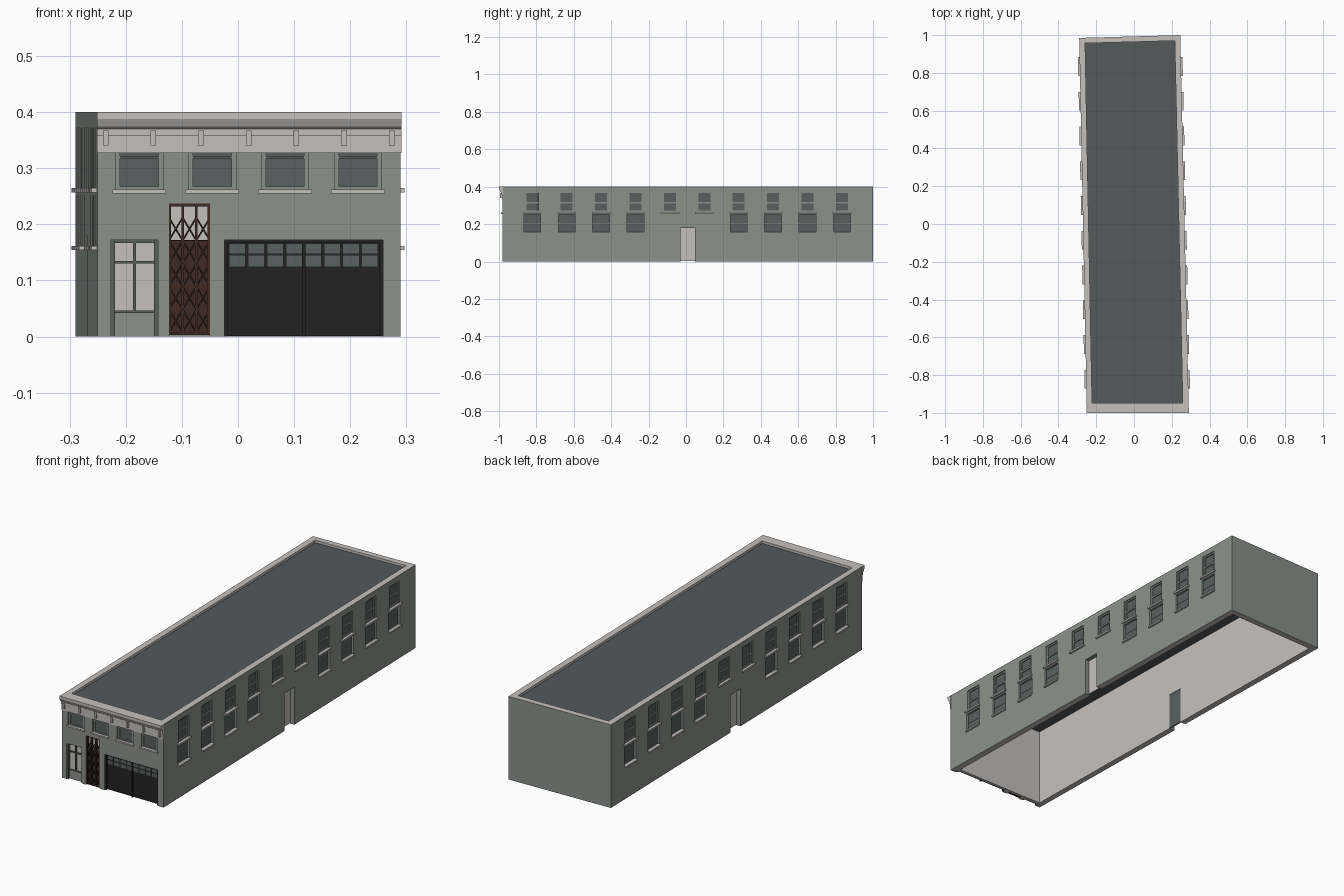
import bpy, bmesh
from mathutils import Matrix, Vector

if "Cube" in bpy.data.objects:
    bpy.data.objects.remove(bpy.data.objects["Cube"])


def material(name, r, g, b):
    m = bpy.data.materials.new(name)
    m.use_nodes = True
    m.diffuse_color = (r, g, b, 1)
    m.node_tree.nodes["Principled BSDF"].inputs["Base Color"].default_value = (r, g, b, 1)
    return m


WALL = material("grey green wall", .26, .285, .26)
TRIM = material("pale trim", .55, .53, .515)
ROOF = material("slate roof", .09, .1, .104)
GLASS = material("dark glass", .1, .117, .115)
FRAME = material("dark green frame", .1, .117, .105)
BLACK = material("black door", .016, .016, .016)
BROWN = material("brown gate", .05, .024, .016)
DARK = material("dark brown lattice", .018, .009, .007)


def add_object(name, bm, mats):
    bmesh.ops.recalc_face_normals(bm, faces=bm.faces)
    mesh = bpy.data.meshes.new(name)
    bm.to_mesh(mesh)
    bm.free()
    for m in mats:
        mesh.materials.append(m)
    ob = bpy.data.objects.new(name, mesh)
    bpy.context.scene.collection.objects.link(ob)
    return ob


def boxes(name, mat, items):
    """Each item: wall frame, u range, height range, outward range."""
    bm = bmesh.new()
    for frame, u0, u1, z0, z1, d0, d1 in items:
        place = Matrix.Translation(((u0 + u1) / 2, (d0 + d1) / 2, (z0 + z1) / 2))
        size = Matrix.Diagonal((u1 - u0, d1 - d0, z1 - z0, 1))
        bmesh.ops.create_cube(bm, size=1, matrix=frame @ place @ size)
    return add_object(name, bm, [mat])


# Footprint and wall frames (columns: along wall, outward, up)
H, T = .4, .03
OUTER = [Vector(p) for p in [(-.25, -.98), (.29, -.98), (.245, 1.0), (-.29, .985)]]
INNER = [Vector(p) for p in [(-.222, -.948), (.258, -.948), (.216, .97), (-.259, .957)]]


def side_frame(a, b, sign):
    along = (b - a).normalized()
    out = Vector((along.y, -along.x)) * sign
    start = a.lerp(b, -a.y / (b.y - a.y))
    return Matrix(((along.x, out.x, 0, start.x), (along.y, out.y, 0, start.y),
                   (0, 0, 1, 0), (0, 0, 0, 1)))


RIGHT = side_frame(OUTER[1], OUTER[2], 1)
LEFT = side_frame(OUTER[0], OUTER[3], -1)
FRONT = Matrix(((1, 0, 0, 0), (0, -1, 0, -.98), (0, 0, 1, 0), (0, 0, 0, 1)))
SIDES = (LEFT, RIGHT)

# Wall shell: a hollow ring, open below
bm = bmesh.new()
rings = [[bm.verts.new((p.x, p.y, z)) for p in pts]
         for pts, z in ((OUTER, 0), (OUTER, H), (INNER, H), (INNER, 0))]
for k in range(4):
    for i in range(4):
        j, a, b = (i + 1) % 4, rings[k], rings[(k + 1) % 4]
        bm.faces.new((a[i], a[j], b[j], b[i])).material_index = 0 if k == 0 else 1
walls = add_object("walls", bm, [WALL, TRIM])

# Roof deck
bm = bmesh.new()
deck = bm.faces.new([bm.verts.new((p.x, p.y, .388)) for p in INNER])
ext = bmesh.ops.extrude_face_region(bm, geom=[deck])
bmesh.ops.translate(bm, vec=(0, 0, -.008),
                    verts=[v for v in ext["geom"] if isinstance(v, bmesh.types.BMVert)])
add_object("roof_deck", bm, [ROOF])

cuts, glass, bars, sills = [], [], [], []

# Side windows
for f in SIDES:
    for i in range(10):
        u = -.822 + i * .184
        cuts.append((f, u - .04, u + .04, .265, .372, -.014, .02))
        glass.append((f, u - .034, u + .034, .267, .367, -.015, -.01))
        bars += [(f, u - .04, u + .04, .311, .319, -.014, -.005),
                 (f, u - .04, u + .04, .365, .372, -.014, -.005),
                 (f, u - .04, u + .04, .265, .273, -.014, -.005)]
        bars += [(f, u + s - .004, u + s + .004, .273, .365, -.014, -.005) for s in (-.036, .036)]
        sills.append((f, u - .05, u + .05, .257, .265, -.005, .009))
        if i not in (4, 5):
            cuts.append((f, u - .045, u + .045, .161, .25, -.014, .02))
            glass.append((f, u - .045, u + .045, .161, .25, -.015, -.01))
            bars.append((f, u - .045, u + .045, .203, .206, -.012, -.008))
            sills.append((f, u - .046, u + .046, .154, .161, -.005, .009))

# Front upper windows
sash = []
for i in range(4):
    u = -.176 + i * .13
    cuts.append((FRONT, u - .042, u + .042, .262, .335, -.014, .02))
    glass.append((FRONT, u - .036, u + .036, .262, .335, -.015, -.01))
    bars += [(FRONT, u + s - .004, u + s + .004, .262, .33, -.014, -.006) for s in (-.038, .038)]
    bars.append((FRONT, u - .036, u + .036, .262, .267, -.014, -.006))
    sash.append((FRONT, u - .036, u + .036, .317, .322, -.012, -.006))
    sills.append((FRONT, u - .048, u + .048, .255, .262, -.005, .008))

boxes("window_glass", GLASS, glass)
boxes("window_frames", WALL, bars)
boxes("window_sash_bars", FRAME, sash)
boxes("window_sills", TRIM, sills)

# Side doors: pale outside, dark inside
pale, dark = [], []
for f in SIDES:
    cuts.append((f, -.03, .048, -.05, .18, -.1, .05))
    pale.append((f, -.03, .048, .004, .18, -.024, -.02))
    dark.append((f, -.03, .048, .004, .18, -.028, -.024))
boxes("side_doors", TRIM, pale)
boxes("side_door_backs", GLASS, dark)

# Storefront door
u0, u1, top = -.226, -.143, .172
cuts.append((FRONT, u0, u1, -.05, top, -.02, .05))
boxes("shop_panes", TRIM, [(FRONT, u0, u1, .044, top, -.02, -.015)])
boxes("shop_base_panel", WALL, [(FRONT, u0, u1, 0, .044, -.02, -.012)])
mid = (u0 + u1) / 2
frame = [(FRONT, a, b, 0, top, -.02, -.004) for a, b in ((u0, u0 + .007), (u1 - .007, u1))]
frame.append((FRONT, mid - .0025, mid + .0025, .044, top, -.02, -.008))
frame += [(FRONT, u0, u1, a, b, -.02, -.008) for a, b in ((.042, .046), (.13, .135), (.167, top))]
boxes("shop_frame", FRAME, frame)

# Folding gate
u0, u1, top = -.123, -.05, .237
cuts.append((FRONT, u0, u1, -.05, top, -.02, .05))
boxes("gate_backing", TRIM, [(FRONT, u0, u1, .17, top, -.02, -.016)])
boxes("gate_panel", BROWN, [(FRONT, u0, u1, .003, .17, -.02, -.012)])
col = (u1 - u0) / 3
rails = [(FRONT, u0, u1, a, b, -.016, -.002) for a, b in ((.003, .008), (.17, .172), (.232, top))]
for i in range(4):
    x = min(max(u0 + i * col, u0 + .002), u1 - .002)
    rails.append((FRONT, x - .002, x + .002, .003, top, -.016, -.002))
boxes("gate_rails", BROWN, rails)
bm = bmesh.new()
for c in range(3):
    for r in range(5):
        a, z = u0 + c * col, .007 + r * .041
        for s in (-1, 1):
            run = Vector((col * s, 0, .041))
            turn = run.to_track_quat("X", "Y").to_matrix().to_4x4()
            place = Matrix.Translation((a + col / 2, -.006, z + .0205))
            size = Matrix.Diagonal((run.length, .003, .003, 1))
            bmesh.ops.create_cube(bm, size=1, matrix=FRONT @ place @ turn @ size)
add_object("gate_lattice", bm, [DARK])

# Garage doors with a glazed band
u0, u1, top = -.024, .258, .172
cuts.append((FRONT, u0, u1, -.05, top, -.02, .05))
mid = (u0 + u1) / 2
boxes("garage_doors", BLACK, [(FRONT, u0, mid - .001, .001, top, -.02, -.014),
                              (FRONT, mid + .001, u1, .001, top, -.02, -.014)])
edge = [(FRONT, a, b, 0, top, -.02, -.006)
        for a, b in ((u0, u0 + .006), (mid - .003, mid + .003), (u1 - .006, u1))]
edge.append((FRONT, u0, u1, .167, top, -.02, -.006))
boxes("garage_frame", BLACK, edge)
panes = []
step = (u1 - u0 - .012) / 8
for i in range(8):
    for z0, z1 in ((.125, .144), (.148, .165)):
        a = u0 + .006 + i * step
        panes.append((FRONT, a + .003, a + step - .003, z0, z1, -.015, -.012))
boxes("garage_panes", GLASS, panes)

# Cornice profile run along the front, with brackets
profile = [(-.002, .327), (.004, .327), (.004, .358), (.008, .358), (.008, .37),
           (.013, .374), (.02, .388), (.02, .4), (-.002, .4)]
bm = bmesh.new()
ends = [[bm.verts.new(FRONT @ Vector((u, d, z))) for d, z in profile] for u in (-.251, .291)]
for e in ends:
    bm.faces.new(e)
for i in range(len(profile)):
    j = (i + 1) % len(profile)
    bm.faces.new((ends[0][i], ends[0][j], ends[1][j], ends[1][i]))
add_object("cornice", bm, [TRIM])
boxes("cornice_brackets", TRIM, [(FRONT, -.241 + i * .085, -.231 + i * .085, .34, .367, .002, .014)
                                 for i in range(7)])

# Cut all openings out of the walls
cutter = boxes("opening_cutter", WALL, cuts)
cutter.hide_render = True
mod = walls.modifiers.new("openings", "BOOLEAN")
mod.operation, mod.solver, mod.object = "DIFFERENCE", "EXACT", cutter
bpy.context.view_layer.update()
cut_mesh = bpy.data.meshes.new_from_object(walls.evaluated_get(bpy.context.evaluated_depsgraph_get()))
walls.modifiers.clear()
walls.data = cut_mesh
bpy.data.objects.remove(cutter)
